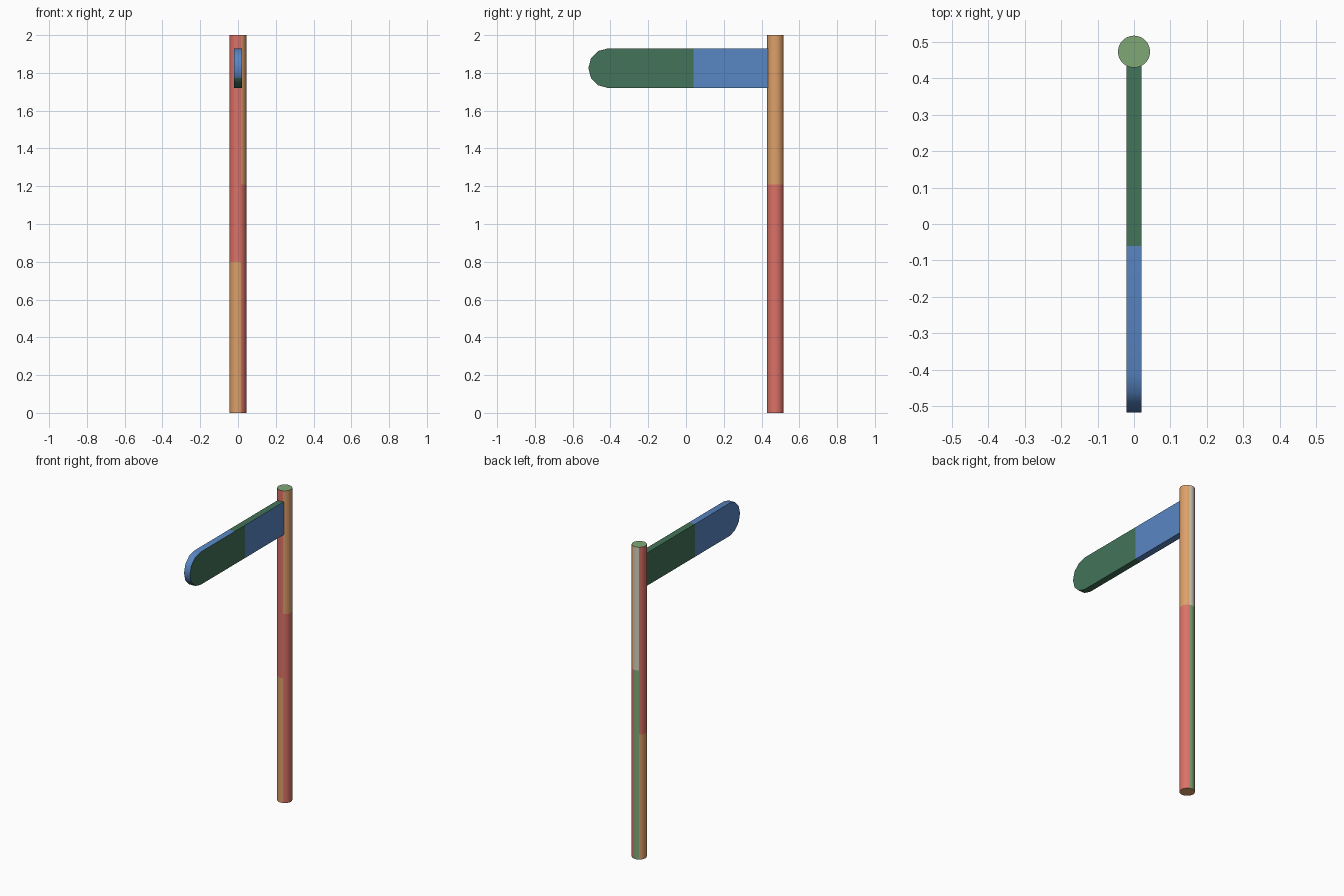
import bpy, bmesh, math
from mathutils import Vector

if "Cube" in bpy.data.objects:
    bpy.data.objects.remove(bpy.data.objects["Cube"])


def lin(c):
    c /= 255
    return c / 12.92 if c <= 0.04045 else ((c + 0.055) / 1.055) ** 2.4


def material(name, rgb):
    m = bpy.data.materials.new(name)
    m.diffuse_color = (*[lin(c) for c in rgb], 1)
    m.use_nodes = True
    m.node_tree.nodes["Principled BSDF"].inputs["Base Color"].default_value = m.diffuse_color
    return m


MATS = [material("red", (220, 114, 103)), material("orange", (222, 160, 106)),
        material("beige", (214, 208, 190)), material("sage green", (128, 168, 118)),
        material("blue", (89, 134, 195)), material("dark green", (66, 115, 89))]
RED, ORANGE, BEIGE, SAGE, BLUE, GREEN = range(6)


def finish(name, bm, rule):
    """Colour the faces by a rule, then make a smooth-by-angle object."""
    bmesh.ops.recalc_face_normals(bm, faces=bm.faces)
    for f in bm.faces:
        f.normal_update()
        f.material_index = rule(f.normal, f.calc_center_median())
    me = bpy.data.meshes.new(name)
    bm.to_mesh(me)
    bm.free()
    for m in MATS:
        me.materials.append(m)
    ob = bpy.data.objects.new(name, me)
    bpy.context.collection.objects.link(ob)
    bpy.ops.object.select_all(action='DESELECT')
    ob.select_set(True)
    bpy.context.view_layer.objects.active = ob
    bpy.ops.object.shade_smooth_by_angle(angle=math.radians(40))
    return ob


def cut(bm, co, no):
    bmesh.ops.bisect_plane(bm, geom=bm.verts[:] + bm.edges[:] + bm.faces[:],
                           plane_co=co, plane_no=no)


# Post: round pole with painted bands that change round its circumference
POST_Y = 0.473
bm = bmesh.new()
bmesh.ops.create_cone(bm, cap_ends=True, segments=32, radius1=0.044,
                      radius2=0.044, depth=2)
bmesh.ops.translate(bm, verts=bm.verts, vec=(0, POST_Y, 1))
for z in (0.8, 1.21):
    cut(bm, (0, 0, z), (0, 0, 1))


def post_rule(n, c):
    if abs(n.z) > 0.5:
        return SAGE if n.z > 0 else ORANGE
    a = math.degrees(math.atan2(n.x, -n.y)) % 360   # 0 = front, 90 = right
    if 24 < a < 163:
        return ORANGE if c.z > 1.21 else RED
    if 163 <= a < 213:
        return BEIGE if c.z > 1.21 else SAGE
    return RED if c.z > 0.8 else ORANGE


finish("post", bm, post_rule)

# Signal arm: flat board with a rounded tip, extruded across x
R, ZC, TIP = 0.105, 1.825, -0.412
bm = bmesh.new()
outline = [(0.455, ZC + R)]
for i in range(7):
    a = math.radians(90 + 30 * i)
    outline.append((TIP + R * math.cos(a), ZC + R * math.sin(a)))
outline.append((0.455, ZC - R))
face = bm.faces.new([bm.verts.new((-0.021, y, z)) for y, z in outline])
ext = bmesh.ops.extrude_face_region(bm, geom=[face], use_keep_orig=True)
bmesh.ops.translate(bm, vec=Vector((0.042, 0, 0)),
                    verts=[v for v in ext["geom"] if isinstance(v, bmesh.types.BMVert)])
for y in (-0.06, 0.04):
    cut(bm, (0, y, 0), (0, 1, 0))


def arm_rule(n, c):
    tip_edge = abs(n.x) < 0.5 and c.y < TIP
    if n.x > 0.5 or n.z < -0.9 or (tip_edge and c.z < 1.77):
        return BLUE if c.y > 0.04 else GREEN
    return GREEN if c.y > -0.06 else BLUE


finish("signal_arm", bm, arm_rule)
